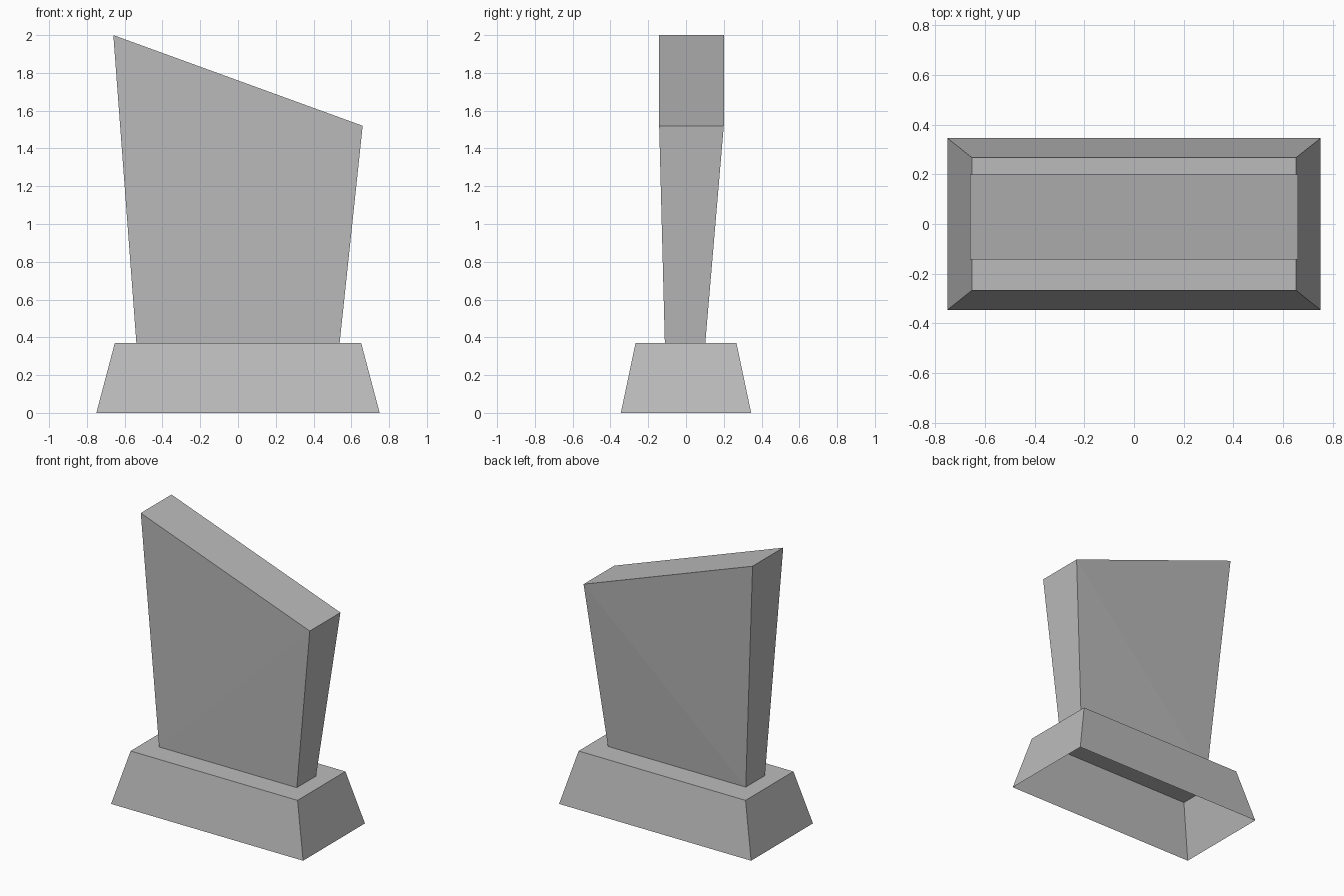
import bpy
import bmesh

cube = bpy.data.objects.get("Cube")
if cube:
    bpy.data.objects.remove(cube, do_unlink=True)

# One plain grey stone colour
stone = bpy.data.materials.new("grey_stone")
stone.use_nodes = True
grey = (0.5, 0.5, 0.5, 1.0)
stone.diffuse_color = grey
stone.node_tree.nodes["Principled BSDF"].inputs["Base Color"].default_value = grey


def rectangle(bm, x, y_front, y_back, z_right, z_left):
    """Corner loop; z_right is the height at -x, z_left the height at +x."""
    return [bm.verts.new(p) for p in (
        (-x, y_front, z_right), (x, y_front, z_left),
        (x, y_back, z_left), (-x, y_back, z_right))]


def tapered_block(name, lower, upper, crease=False):
    """Four walls and a top between two rectangles, open underneath."""
    bm = bmesh.new()
    low, top = rectangle(bm, *lower), rectangle(bm, *upper)
    for i in range(4):
        j = (i + 1) % 4
        a, b, c, d = low[i], low[j], top[j], top[i]
        if crease and i % 2 == 0:
            # Broad walls are slightly warped: fold from the low top corner
            if i == 0:
                bm.faces.new((a, b, c))
                bm.faces.new((a, c, d))
            else:
                bm.faces.new((a, b, d))
                bm.faces.new((b, c, d))
        else:
            bm.faces.new((a, b, c, d))
    bm.faces.new(top)
    mesh = bpy.data.meshes.new(name)
    bm.to_mesh(mesh)
    bm.free()
    mesh.materials.append(stone)
    obj = bpy.data.objects.new(name, mesh)
    bpy.context.collection.objects.link(obj)
    return obj


# Hollow plinth with sloping sides
tapered_block("plinth",
              (0.75, -0.345, 0.345, 0, 0),
              (0.652, -0.267, 0.267, 0.37, 0.37))

# Upright slab, widening upward to a slanted top
tapered_block("slab",
              (0.538, -0.112, 0.102, 0.37, 0.37),
              (0.66, -0.142, 0.2, 2.0, 1.52),
              crease=True)
